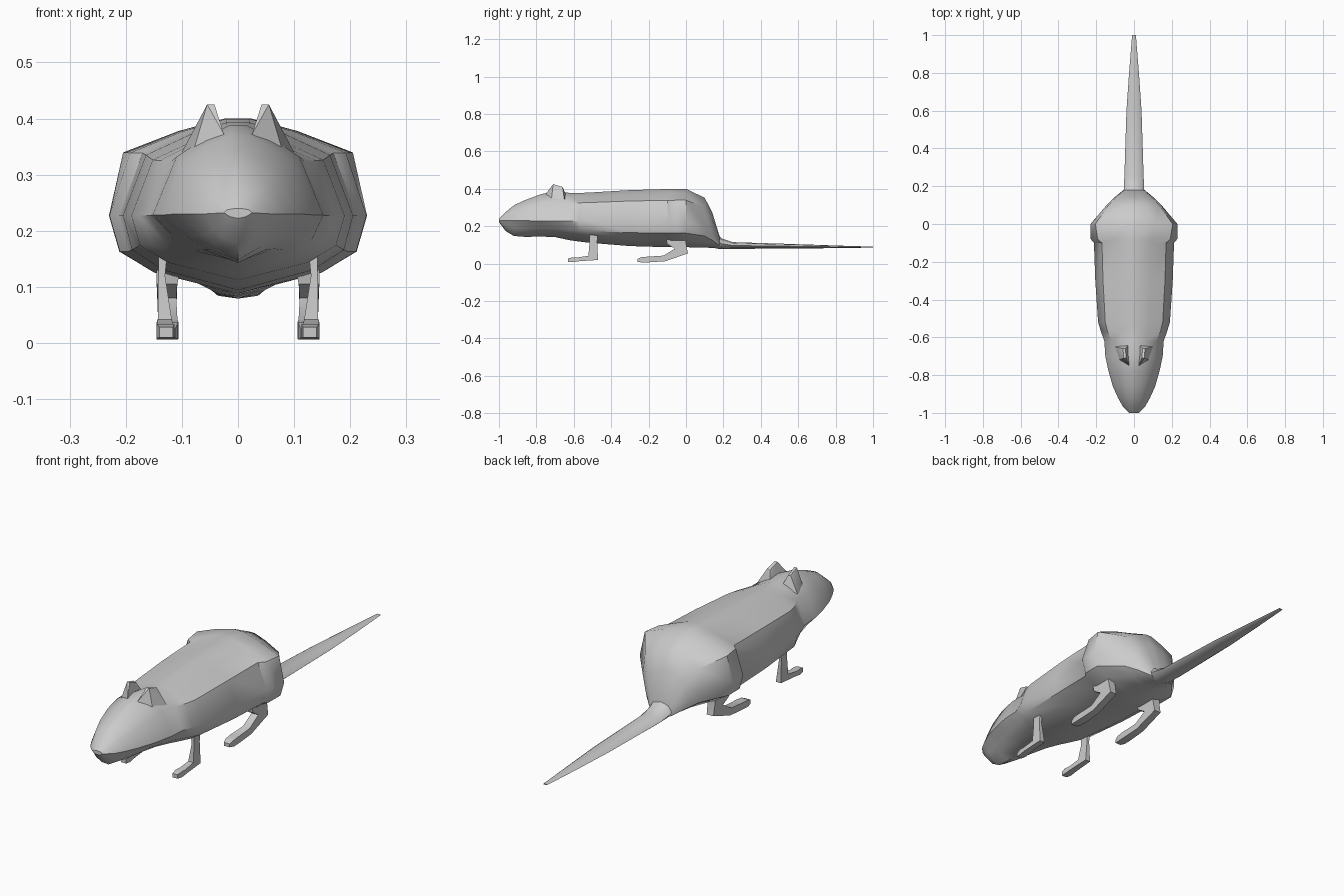
import bpy, bmesh, math


def finish(name, bm, mirror=False, angle=40):
    bmesh.ops.recalc_face_normals(bm, faces=bm.faces)
    mesh = bpy.data.meshes.new(name)
    bm.to_mesh(mesh)
    bm.free()
    ob = bpy.data.objects.new(name, mesh)
    bpy.context.collection.objects.link(ob)
    if mirror:
        ob.modifiers.new("Mirror", 'MIRROR')
    bpy.ops.object.select_all(action='DESELECT')
    ob.select_set(True)
    bpy.context.view_layer.objects.active = ob
    bpy.ops.object.shade_smooth_by_angle(angle=math.radians(angle))
    return ob


def loft(name, rings, mirror=False, angle=40):
    bm = bmesh.new()
    loops = [[bm.verts.new(p) for p in ring] for ring in rings]
    n = len(loops[0])
    for a, b in zip(loops, loops[1:]):
        for i in range(n):
            j = (i + 1) % n
            bm.faces.new((a[i], a[j], b[j], b[i]))
    bm.faces.new(loops[0])
    bm.faces.new(loops[-1])
    return finish(name, bm, mirror, angle)


def torso_ring(y, top, bottom, w, mid, shoulder, low):
    up, down = top - mid, mid - bottom
    half = [(.1 * w, top), (.52 * shoulder * w, mid + .87 * up),
            (shoulder * w, mid + .65 * up), (w, mid),
            (.92 * low * w, mid - .46 * down), (.65 * low * w, mid - .73 * down)]
    pts = half + [(0, bottom)] + [(-x, z) for x, z in reversed(half)]
    return [(x, y, z) for x, z in pts]


# head: y, top, bottom, half width, widest height, shoulder and lower fullness
head = [(-1.0, .24, .222, .025, .232, .8, .8),
        (-.965, .275, .175, .06, .23, .75, .75),
        (-.92, .312, .148, .085, .23, .75, .7),
        (-.86, .34, .143, .112, .23, .75, .7),
        (-.78, .37, .145, .135, .228, .75, .75),
        (-.70, .388, .142, .152, .228, .72, .82),
        (-.62, .378, .125, .157, .227, .75, .9)]
# body, from shoulders to hips and rump
body = [(-.57, .378, .118, .175, .227, .8, .95),
        (-.52, .380, .112, .19, .227, .8, 1),
        (-.30, .393, .094, .205, .227, .8, 1),
        (-.10, .399, .088, .212, .227, .8, 1),
        (-.08, .399, .088, .229, .227, .84, 1),
        (0, .40, .088, .23, .227, .89, 1),
        (.10, .352, .086, .145, .20, .92, 1),
        (.14, .275, .084, .105, .16, .92, 1),
        (.18, .145, .08, .056, .11, .9, 1)]
loft("head_and_body", [torso_ring(*r) for r in head + body])

# flat tapering tail
tail = []
for y, w, bottom, top in [(.16, .055, .08, .17), (.19, .054, .079, .135),
                          (.25, .051, .079, .115), (.6, .04, .081, .104),
                          (.8, .026, .083, .097), (1.0, .01, .086, .091)]:
    c, h = (top + bottom) / 2, (top - bottom) / 2
    tail.append([(w * math.cos(a), y, c + h * math.sin(a))
                 for a in (k * math.pi / 4 for k in range(8))])
loft("tail", tail)

# legs: paths of (y, z) at front edge and back edge, plus inner and outer x
front_leg = [(-.515, .17, -.47, .17, .125, .142),
             (-.515, .12, -.475, .12, .130, .142),
             (-.522, .042, -.47, .02, .118, .143),
             (-.58, .033, -.57, .013, .115, .145),
             (-.605, .034, -.605, .008, .113, .145),
             (-.63, .028, -.63, .010, .116, .140)]
hind_leg = [(-.11, .15, .0, .16, .10, .145),
            (-.10, .105, .0, .11, .108, .145),
            (-.06, .08, .01, .055, .110, .143),
            (-.12, .043, -.11, .013, .108, .143),
            (-.21, .037, -.20, .007, .106, .145),
            (-.24, .034, -.235, .006, .108, .145),
            (-.26, .025, -.26, .010, .112, .140)]
for name, path in (("front_legs", front_leg), ("hind_legs", hind_leg)):
    loft(name, [[(a, y1, z1), (b, y1, z1), (b, y2, z2), (a, y2, z2)]
                for y1, z1, y2, z2, a, b in path], True, 30)

# ears
bm = bmesh.new()
for p in [(.025, -.75, .372), (.042, -.71, .425), (.055, -.71, .425),
          (.058, -.66, .41), (.045, -.66, .405), (.1, -.65, .34),
          (.03, -.64, .365), (.08, -.72, .34)]:
    bm.verts.new(p)
bmesh.ops.convex_hull(bm, input=bm.verts)
finish("ears", bm, True, 30)
